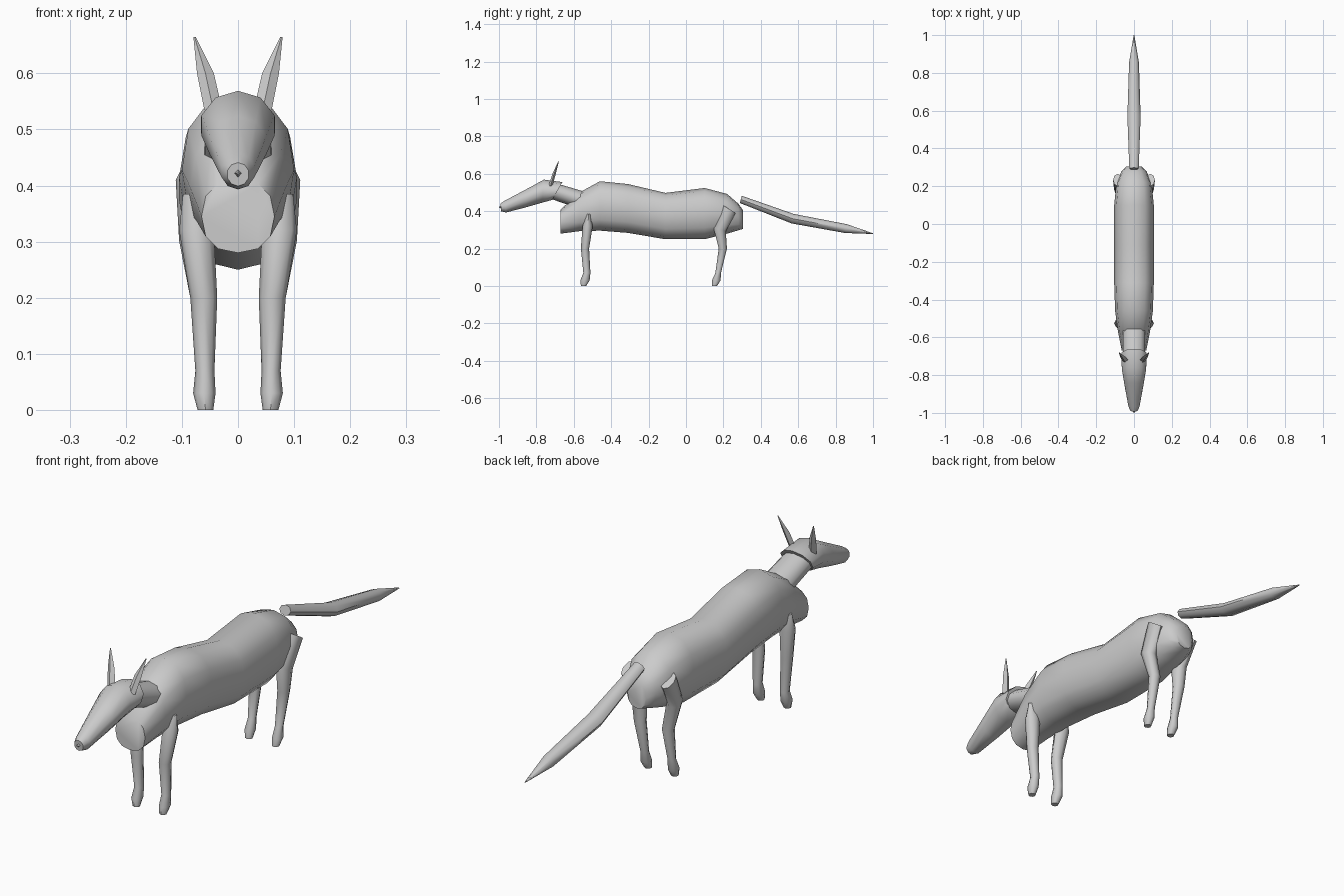
import bpy, bmesh
from math import sin, cos, pi, radians


def spow(v, e):
    return (abs(v) ** e) * (1 if v >= 0 else -1)


def tube(name, rings, n=8, e=1.0, side=1, caps=True, angle=50):
    """Loft rings (x, y, z, half width, half depth, tilt of the depth axis in the yz plane)."""
    bm = bmesh.new()
    loops = []
    for x, y, z, rx, rd, tilt in rings:
        t = radians(tilt)
        loop = []
        for i in range(n):
            a = 2 * pi * i / n
            u, v = spow(sin(a), e) * rx, spow(cos(a), e) * rd
            loop.append(bm.verts.new((side * (x + u), y + v * cos(t), z + v * sin(t))))
        loops.append(loop)
    for a, b in zip(loops, loops[1:]):
        for i in range(n):
            j = (i + 1) % n
            bm.faces.new((a[i], a[j], b[j], b[i]))
    if caps:
        bm.faces.new(loops[0])
        bm.faces.new(loops[-1])
    bmesh.ops.recalc_face_normals(bm, faces=bm.faces)
    me = bpy.data.meshes.new(name)
    bm.to_mesh(me)
    bm.free()
    ob = bpy.data.objects.new(name, me)
    bpy.context.collection.objects.link(ob)
    bpy.ops.object.select_all(action='DESELECT')
    ob.select_set(True)
    bpy.context.view_layer.objects.active = ob
    bpy.ops.object.shade_smooth_by_angle(angle=radians(angle))
    return ob


# Body: y, top, bottom, half width
body = [(-.67, .41, .28, .065), (-.57, .50, .293, .085), (-.46, .56, .296, .10),
        (-.31, .545, .284, .105), (-.11, .498, .25, .105), (.10, .524, .25, .105),
        (.22, .492, .28, .093), (.28, .44, .298, .066), (.305, .405, .305, .04)]
tube("body", [(0, y, (t + b) / 2, w, (t - b) / 2, 90) for y, t, b, w in body], 12, .85)

# Neck, open at the back where it enters the body
tube("neck", [(0, -.55, .457, .063, .048, 65), (0, -.70, .505, .06, .045, 62)], 10, caps=False)

# Head and nose
tube("head", [(0, -.688, .508, .069, .055, 60), (0, -.765, .507, .068, .062, 85),
              (0, -.85, .472, .053, .053, 80), (0, -.965, .425, .031, .032, 95),
              (0, -.99, .42, .02, .021, 95)], 10)
tube("nose", [(0, -.985, .422, .009, .009, 90), (0, -1.0, .422, .002, .002, 90)], 4)

# Tail
tube("tail", [(0, .293, .463, .025, .02, 75), (0, .57, .36, .035, .026, 78),
              (0, .855, .307, .026, .024, 80), (0, 1.0, .28, .002, .002, 90)], 8)

# Mirrored ears and legs
pairs = {
    "ear": (4, [(.044, -.725, .535, .016, .011, 0), (.058, -.705, .60, .015, .009, 0),
                (.0775, -.682, .665, .002, .002, 0)]),
    "front_leg": (8, [(.076, -.52, .385, .022, .01, 0), (.074, -.526, .32, .031, .027, 0),
                      (.061, -.54, .20, .024, .022, 0), (.059, -.53, .07, .017, .019, 0),
                      (.060, -.54, .03, .020, .025, 0), (.058, -.548, .0, .014, .014, 0)]),
    "hind_leg": (8, [(.086, .233, .41, .025, .038, -32), (.076, .18, .302, .029, .034, -15),
                     (.061, .197, .20, .024, .022, 0), (.059, .172, .07, .016, .015, 0),
                     (.060, .162, .03, .020, .023, 0), (.058, .152, .0, .014, .014, 0)]),
}
for part, (n, rings) in pairs.items():
    for label, side in (("left", 1), ("right", -1)):
        tube(f"{label}_{part}", rings, n, side=side)
